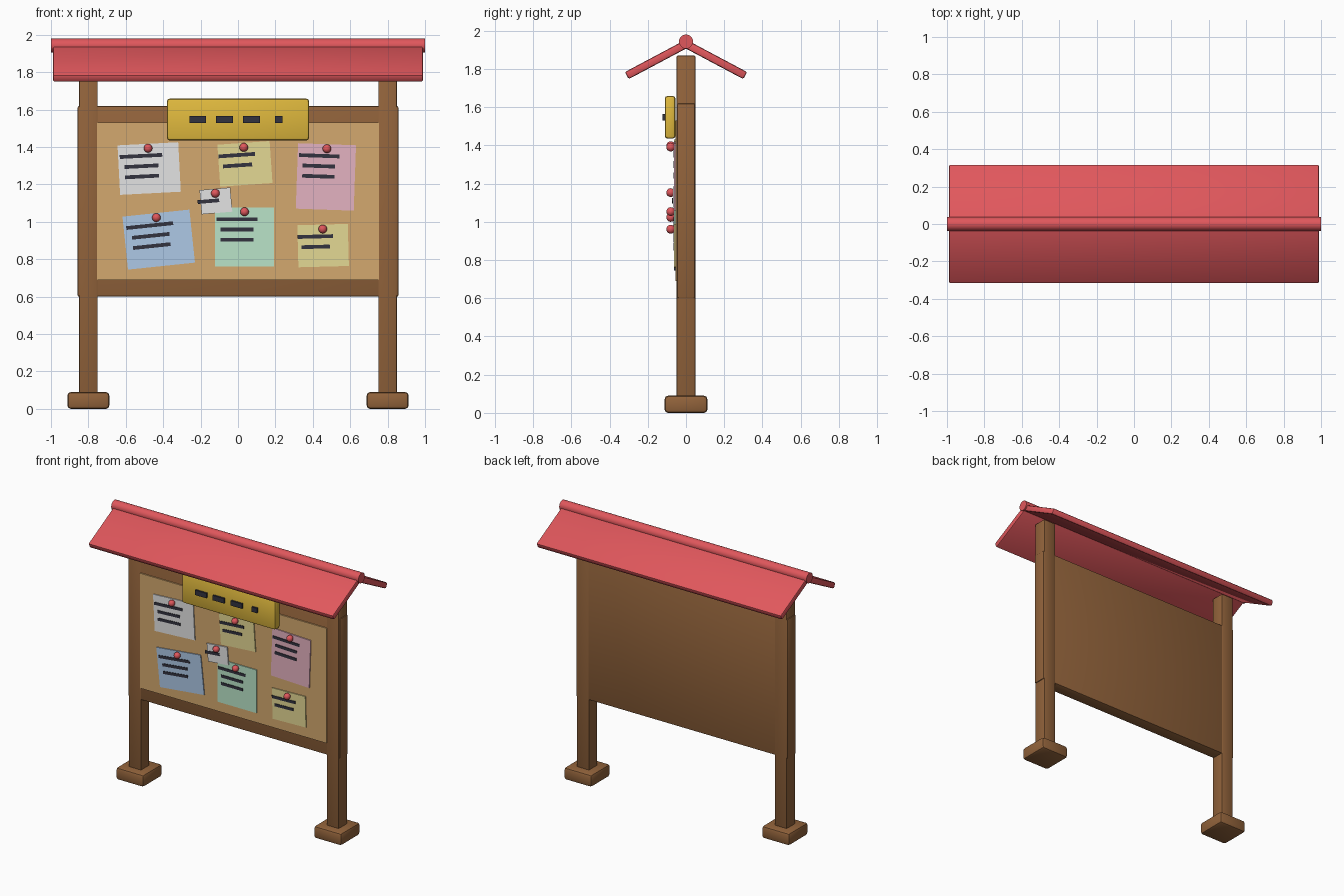
import bpy
import bmesh
from math import radians, sin, cos
from mathutils import Matrix, Vector

cube = bpy.data.objects.get("Cube")
if cube:
    bpy.data.objects.remove(cube, do_unlink=True)


def material(name, hex_code):
    """Flat material from an sRGB hex code, stored as linear values."""
    srgb = [int(hex_code[i:i + 2], 16) / 255 for i in (0, 2, 4)]
    color = [((c + 0.055) / 1.055) ** 2.4 for c in srgb] + [1]
    mat = bpy.data.materials.new(name)
    mat.use_nodes = True
    mat.diffuse_color = color
    bsdf = mat.node_tree.nodes["Principled BSDF"]
    bsdf.inputs["Base Color"].default_value = color
    bsdf.inputs["Roughness"].default_value = 0.8
    return mat


WOOD = material("brown wood", "92633B")
CORK = material("cork", "D4A86E")
RED = material("red", "E0575C")
GOLD = material("gold", "E1BA3E")
INK = material("dark ink", "32323E")
WHITE = material("white paper", "E4E4E4")
YELLOW = material("yellow paper", "E4D894")
PINK = material("pink paper", "E4B2C1")
BLUE = material("blue paper", "AEC8E6")
GREEN = material("green paper", "BAE4C8")


def finish(name, bm, mat, location, smooth=True):
    mesh = bpy.data.meshes.new(name)
    bm.to_mesh(mesh)
    bm.free()
    mesh.materials.append(mat)
    obj = bpy.data.objects.new(name, mesh)
    obj.location = location
    bpy.context.collection.objects.link(obj)
    if smooth:
        bpy.ops.object.select_all(action='DESELECT')
        obj.select_set(True)
        bpy.context.view_layer.objects.active = obj
        bpy.ops.object.shade_smooth_by_angle(angle=radians(35))
    return obj


def box(name, mat, center, size, bevel=0.0, rotation=(0, 0, 0)):
    bm = bmesh.new()
    bmesh.ops.create_cube(bm, size=1)
    bmesh.ops.scale(bm, vec=size, verts=bm.verts)
    if bevel:
        bmesh.ops.bevel(bm, geom=bm.edges[:], offset=bevel, segments=2,
                        profile=0.5, affect='EDGES')
    obj = finish(name, bm, mat, center, smooth=bool(bevel))
    obj.rotation_euler = rotation
    return obj


# Posts and feet
for side, sx in (("left", 1), ("right", -1)):
    box(f"{side}_post", WOOD, (sx * 0.8, 0, 0.945), (0.1, 0.1, 1.85), 0.008)
    box(f"{side}_foot", WOOD, (sx * 0.8, 0, 0.045), (0.224, 0.224, 0.09), 0.018)

# Framed board with a cork face
box("board_frame", WOOD, (0, 0.001, 1.11), (1.714, 0.094, 1.02), 0.008)
box("cork_panel", CORK, (0, -0.045, 1.11), (1.51, 0.02, 0.84))

# Roof slabs sloping down from the ridge
PITCH, SLAB = radians(28), 0.351
for side, sy in (("front", -1), ("back", 1)):
    middle = (0, sy * cos(PITCH) * SLAB / 2, 1.93 - sin(PITCH) * SLAB / 2)
    box(f"{side}_roof_slab", RED, middle, (1.98, SLAB, 0.042), 0.01,
        (-sy * PITCH, 0, 0))

# Ridge pole
bm = bmesh.new()
bmesh.ops.create_cone(bm, cap_ends=True, segments=20, radius1=0.037,
                      radius2=0.037, depth=2,
                      matrix=Matrix.Rotation(radians(90), 4, 'Y'))
finish("ridge_pole", bm, RED, (0, 0, 1.943))

# Header sign with raised dashes
box("header_sign", GOLD, (0, -0.083, 1.547), (0.76, 0.056, 0.224), 0.015)
for i, (x, width) in enumerate(((-0.215, 0.09), (-0.073, 0.09),
                                (0.073, 0.09), (0.218, 0.042))):
    box(f"sign_dash_{i + 1}", INK, (x, -0.115, 1.547), (width, 0.018, 0.036))


def note(name, mat, x, z, width, height, angle, lines, front=-0.058):
    """Pinned paper with ink lines; the angle is counter-clockwise."""
    turn = Matrix.Rotation(-radians(angle), 3, 'Y')
    spin = (0, -radians(angle), 0)
    origin = Vector((x, front, z))

    def place(dx, dy, dz):
        return origin + turn @ Vector((dx, dy, dz))

    box(name, mat, origin, (width, 0.008, height), 0, spin)
    for i in range(lines):
        length = width * (0.7 if i == 0 else 0.56)
        spot = place(-0.04, -0.005, height / 2 - 0.063 - 0.055 * i)
        box(f"{name}_line_{i + 1}", INK, spot, (length, 0.006, 0.02), 0, spin)
    bm = bmesh.new()
    bmesh.ops.create_uvsphere(bm, u_segments=16, v_segments=10, radius=0.023)
    pin = place(0, 0, height / 2 - 0.024)
    pin.y = -0.08
    finish(f"{name}_pin", bm, RED, pin)


# Notes on the board
note("white_note", WHITE, -0.475, 1.285, 0.325, 0.265, 3, 3)
note("upper_yellow_note", YELLOW, 0.037, 1.31, 0.28, 0.225, 4, 2)
note("pink_note", PINK, 0.47, 1.24, 0.31, 0.35, -2, 3)
note("blue_note", BLUE, -0.424, 0.905, 0.36, 0.285, 6, 3)
note("green_note", GREEN, 0.035, 0.92, 0.315, 0.315, 0, 3)
note("lower_yellow_note", YELLOW, 0.455, 0.873, 0.27, 0.225, 1.5, 2)
note("small_white_note", WHITE, -0.118, 1.112, 0.165, 0.13, 5, 1, -0.064)
